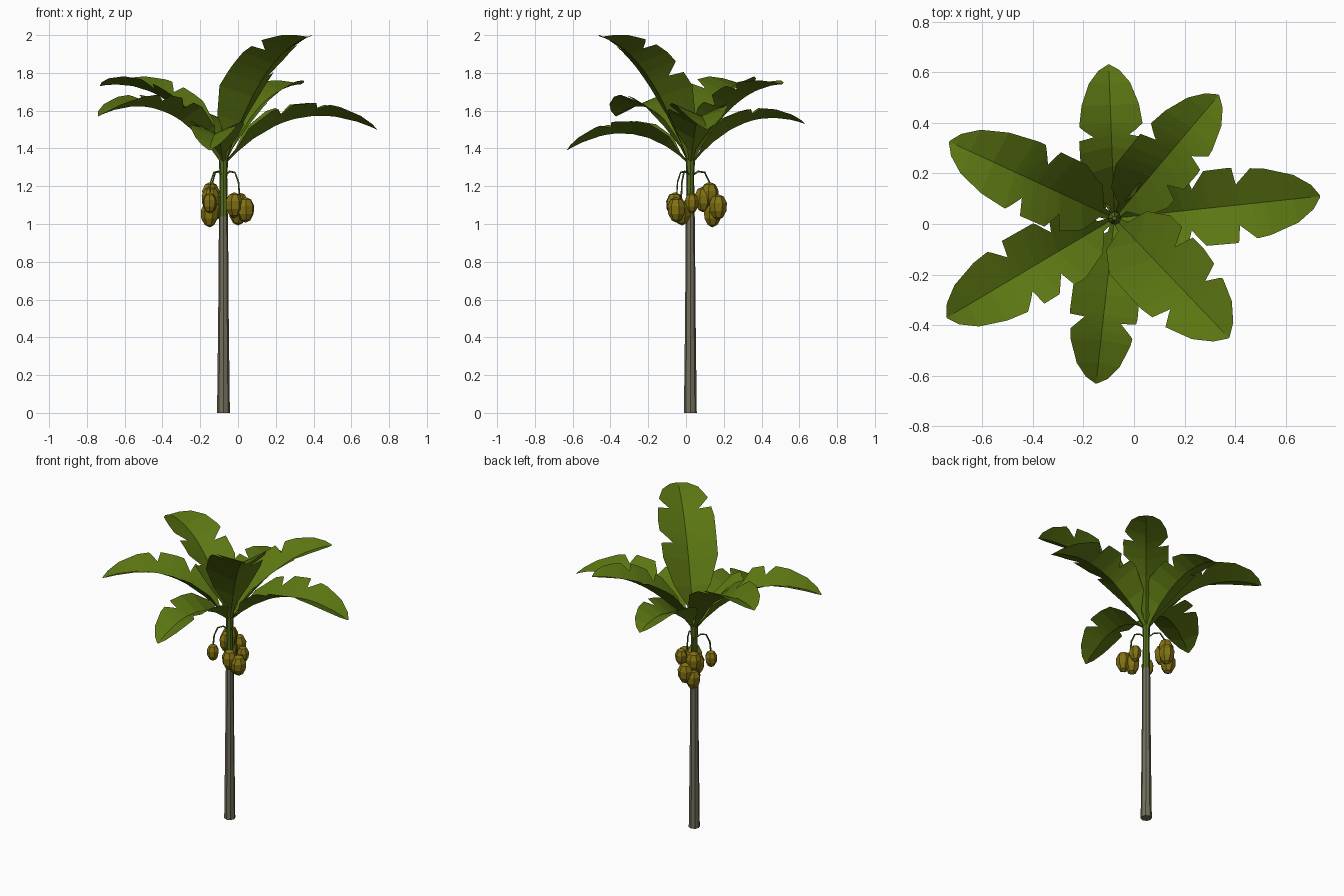
import bpy, bmesh, math
from mathutils import Vector, Matrix

if "Cube" in bpy.data.objects:
    bpy.data.objects.remove(bpy.data.objects["Cube"])


def material(name, rgb):
    m = bpy.data.materials.new(name)
    m.diffuse_color = (*rgb, 1)
    m.use_nodes = True
    m.node_tree.nodes["Principled BSDF"].inputs["Base Color"].default_value = m.diffuse_color
    return m


BARK = material("bark grey", (0.17, 0.16, 0.105))
LEAF = material("leaf green", (0.105, 0.18, 0.006))
STEM = material("stem green", (0.085, 0.15, 0.012))
FRUIT = material("fruit yellow", (0.22, 0.165, 0.006))
CX, CY = -0.077, 0.023


def finish(bm, name, *mats):
    me = bpy.data.meshes.new(name)
    bm.to_mesh(me)
    bm.free()
    for m in mats:
        me.materials.append(m)
    ob = bpy.data.objects.new(name, me)
    bpy.context.collection.objects.link(ob)
    return ob


# trunk and green crown shaft: stacked eight-sided rings
def lathe(name, rings, mat, n=8):
    bm = bmesh.new()
    loops = []
    for z, r in rings:
        loops.append([bm.verts.new((CX + r * math.cos(math.tau * i / n),
                                    CY + r * math.sin(math.tau * i / n), z)) for i in range(n)])
    for a, b in zip(loops, loops[1:]):
        for i in range(n):
            bm.faces.new((a[i], a[(i + 1) % n], b[(i + 1) % n], b[i]))
    bm.faces.new(loops[0][::-1])
    bm.faces.new(loops[-1])
    return finish(bm, name, mat)


lathe("trunk", [(0, 0.034), (0.5, 0.028), (1.04, 0.024)], BARK)
lathe("crown_shaft", [(1.04, 0.023), (1.25, 0.02), (1.36, 0.026), (1.42, 0.008)], STEM)

# leaf: half-width envelope along the rib, with torn notches on each side
ENV = [(0, .014), (.09, .028), (.2, .115), (.35, .168), (.6, .165),
       (.75, .142), (.88, .10), (.96, .05), (1, .004)]


def envelope(t):
    for (a, wa), (b, wb) in zip(ENV, ENV[1:]):
        if t <= b:
            return wa + (wb - wa) * (t - a) / (b - a)
    return ENV[-1][1]


def half_width(t, notches):
    w = envelope(t)
    for n in notches:
        if n - 1e-5 <= t < n + 0.07:
            w *= 0.55 + 0.45 * (t - n) / 0.07
    return w


def leaf(name, tip, ctrl_z, scale, left, right):
    tip = Vector(tip)
    flat = Vector((tip.x - CX, tip.y - CY, 0)).normalized()
    side = Vector((-flat.y, flat.x, 0))
    p0 = Vector((CX, CY, 1.32)) + flat * 0.012
    p1 = p0.lerp(tip, 0.45)
    p1.z = ctrl_z
    ts = {t for t, _ in ENV} | {0.48}
    for n in left + right:
        ts |= {n - 0.01, n, n + 0.07}
    bm = bmesh.new()
    rows = []
    for t in sorted(ts):
        p = p0 * (1 - t) ** 2 + p1 * 2 * t * (1 - t) + tip * t * t
        tan = ((p1 - p0) * (1 - t) + (tip - p1) * t).normalized()
        up = tan.cross(side)
        fold = math.radians(38 - 22 * t)
        row = [p]
        for s, notches in ((1, left), (-1, right)):
            w = half_width(t, notches) * scale
            row.append(p + side * s * w * math.cos(fold) + up * w * math.sin(fold))
        rows.append([bm.verts.new(v) for v in row])
    for a, b in zip(rows, rows[1:]):
        bm.faces.new((a[0], b[0], b[1], a[1]))
        bm.faces.new((a[2], b[2], b[0], a[0]))
    finish(bm, name, LEAF)


leaf("leaf_east", (.735, .11, 1.50), 1.71, 1.0, [.42, .62], [.40, .62])
leaf("leaf_north_east", (.335, .51, 1.74), 1.73, .92, [.58], [.42, .64])
leaf("leaf_north", (-.10, .63, 1.53), 1.65, .86, [.56], [.57])
leaf("leaf_north_west", (-.73, .325, 1.73), 1.80, 1.0, [.34, .55], [.50])
leaf("leaf_south_west", (-.74, -.37, 1.57), 1.75, 1.0, [.42, .58], [.36, .60])
leaf("leaf_south", (-.15, -.63, 1.39), 1.60, .9, [.64], [.62])
leaf("leaf_south_east", (.375, -.45, 1.99), 1.92, 1.15, [.45, .70], [.68])


# fruit: low-poly oval, slightly tapered at the bottom
def fruit(name, x, y, z, r=0.046, h=0.068):
    bm = bmesh.new()
    bmesh.ops.create_uvsphere(bm, u_segments=7, v_segments=5, radius=1)
    for v in bm.verts:
        k = 1.05 + 0.1 * v.co.z
        v.co = Vector((v.co.x * r * k, v.co.y * r * k, v.co.z * h))
    bmesh.ops.transform(bm, verts=bm.verts, matrix=Matrix.Translation((x, y, z))
                        @ Matrix.Rotation(x * 40 + z * 9, 4, 'Z'))
    finish(bm, name, FRUIT)


# fruit stalk: thin arching tube from the shaft to a bunch
def stalk(name, x, y, z):
    cu = bpy.data.curves.new(name, 'CURVE')
    cu.dimensions = '3D'
    cu.bevel_depth = 0.005
    cu.bevel_resolution = 0
    sp = cu.splines.new('POLY')
    sp.points.add(4)
    for i, pt in enumerate(sp.points):
        t = i / 4
        e = math.sin(t * math.pi / 2)
        pt.co = (CX + (x - CX) * e, CY + (y - CY) * e,
                 1.25 + (z - 1.25) * t * t + 0.05 * math.sin(math.pi * t), 1)
    cu.materials.append(STEM)
    bpy.context.collection.objects.link(bpy.data.objects.new(name, cu))


BUNCHES = {
    "back": [(-.145, .09, 1.13), (-.15, .14, 1.05), (-.115, .17, 1.09), (-.145, .125, 1.155)],
    "front": [(-.02, -.06, 1.10), (.04, -.05, 1.075), (0, -.02, 1.06), (.015, .03, 1.11)],
    "left": [(-.15, -.05, 1.11)],
}
for key, spots in BUNCHES.items():
    for i, s in enumerate(spots):
        small = key == "left" or i == 3 and key == "front"
        fruit(f"fruit_{key}_{i + 1}", *s, *((0.036, 0.055) if small else (0.046, 0.068)))
    n = len(spots)
    stalk("stalk_" + key, sum(s[0] for s in spots) / n, sum(s[1] for s in spots) / n, 1.14)
